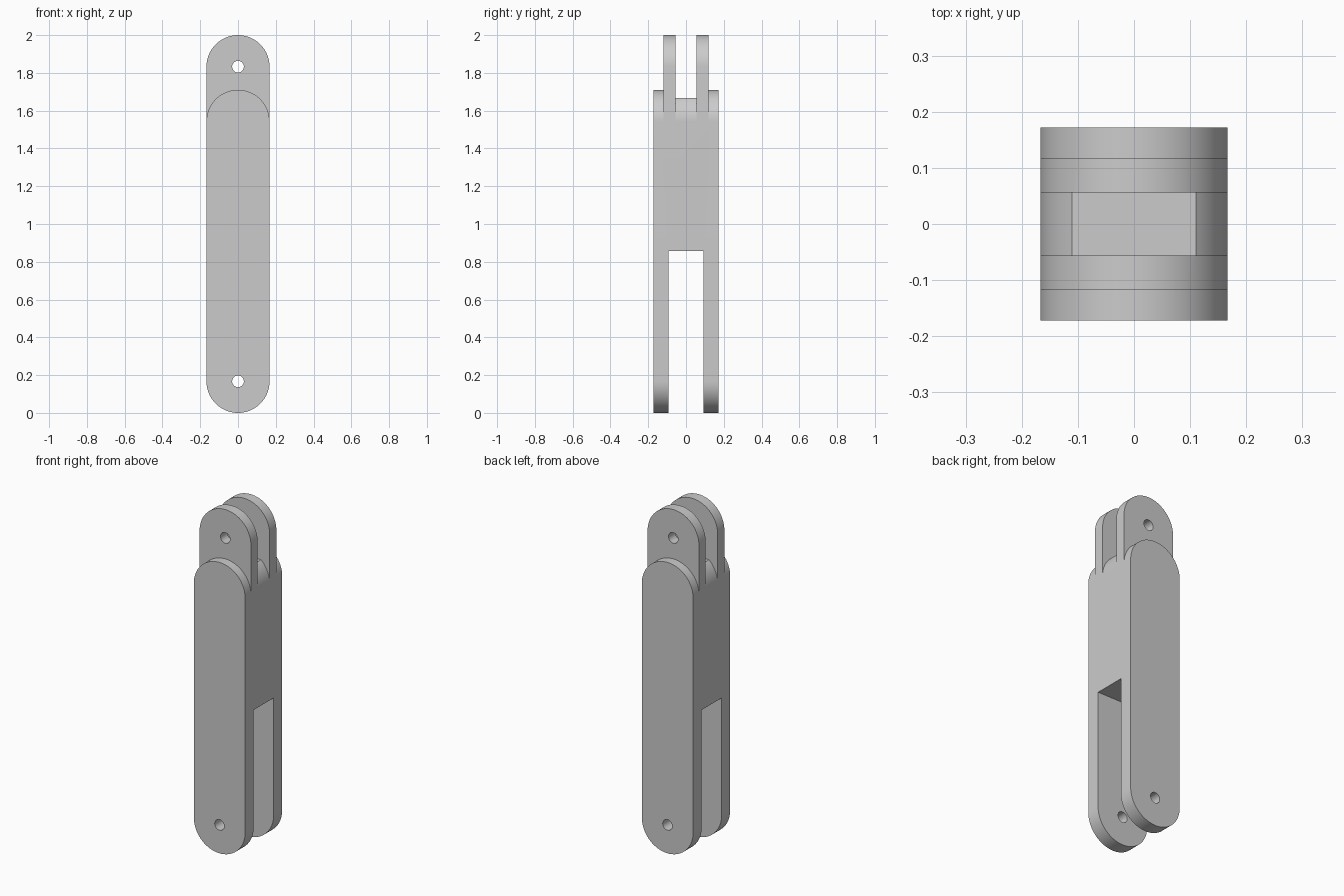
import bpy
import math

if "Cube" in bpy.data.objects:
    bpy.data.objects.remove(bpy.data.objects["Cube"])

R = 0.167            # half width and end radius
HALF = 0.172         # half thickness of the body
NECK_IN, NECK_OUT = 0.056, 0.118
SHOULDER, FORK_TOP, SEAT = 1.71, 0.857, 1.668
HOLE_R = 0.031

grey = bpy.data.materials.new("plain grey")
grey.use_nodes = True
grey.diffuse_color = (0.6, 0.6, 0.6, 1)
grey.node_tree.nodes["Principled BSDF"].inputs["Base Color"].default_value = (0.6, 0.6, 0.6, 1)


def prism(name, outline, y0, y1):
    """Extrude an x-z outline along y."""
    n = len(outline)
    verts = [(x, y, z) for y in (y0, y1) for x, z in outline]
    faces = [tuple(range(n)), tuple(reversed(range(n, 2 * n)))]
    faces += [(i, i + n, (i + 1) % n + n, (i + 1) % n) for i in range(n)]
    mesh = bpy.data.meshes.new(name)
    mesh.from_pydata(verts, [], faces)
    mesh.materials.append(grey)
    obj = bpy.data.objects.new(name, mesh)
    bpy.context.collection.objects.link(obj)
    return obj


def arc(cz, r, start, end, steps):
    return [(r * math.cos(a), cz + r * math.sin(a))
            for a in (start + (end - start) * i / steps for i in range(steps + 1))]


def rect(w, z0, z1):
    return [(-w, z0), (w, z0), (w, z1), (-w, z1)]


def combine(target, tool, operation):
    """Apply a boolean and discard the tool."""
    mod = target.modifiers.new(operation, "BOOLEAN")
    mod.operation, mod.object, mod.solver = operation, tool, "EXACT"
    bpy.context.view_layer.objects.active = target
    bpy.ops.object.modifier_apply(modifier=mod.name)
    bpy.data.objects.remove(tool)


# Body: a long bar with two rounded ends
top_round = arc(SHOULDER - R, R, 0, math.pi, 40)
bar = prism("link_bar", top_round + arc(R, R, math.pi, 2 * math.pi, 40), -HALF, HALF)

# Twin lugs rising from the top
lug_outline = arc(2 - R, R, 0, math.pi, 40) + [(-R, 1.3), (R, 1.3)]
for side in (-1, 1):
    y0, y1 = sorted((side * NECK_IN, side * NECK_OUT))
    combine(bar, prism("lug", lug_outline, y0, y1), "UNION")

# Flat seat between the lugs, and the open fork at the bottom
combine(bar, prism("seat_cutter", rect(0.3, SEAT, 2.1), -NECK_IN, NECK_IN), "DIFFERENCE")
combine(bar, prism("fork_cutter", rect(0.3, -0.1, FORK_TOP), -0.0925, 0.0925), "DIFFERENCE")

# Pin holes through the lugs and the fork
for z in (R, 2 - R):
    hole = arc(z, HOLE_R, 0, 2 * math.pi, 32)[:-1]
    combine(bar, prism("hole_cutter", hole, -0.3, 0.3), "DIFFERENCE")

bpy.ops.object.select_all(action="DESELECT")
bar.select_set(True)
bpy.context.view_layer.objects.active = bar
bpy.ops.object.shade_smooth_by_angle(angle=math.radians(30))
